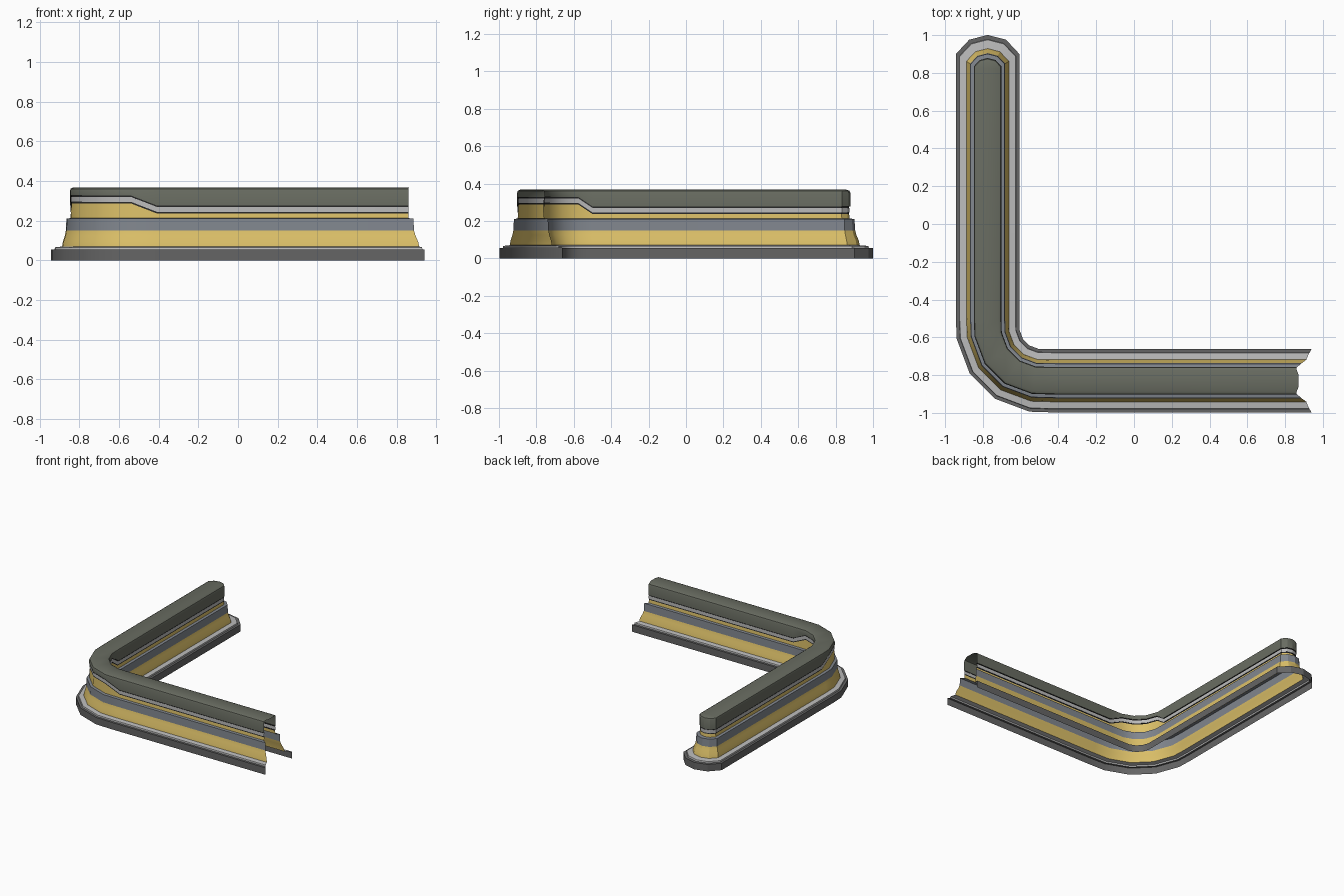
import bpy, bmesh
from math import sin, cos, radians

if "Cube" in bpy.data.objects:
    bpy.data.objects.remove(bpy.data.objects["Cube"])

CX, CY, R = -0.49, -0.545, 0.285     # corner arc centre and centre-line radius
LOW, HIGH = 0.0, 0.05                # trim stripe steps up around the corner


def side(w, z, end_x, step):
    """One side of the wall at signed offset w, from open end to the cap."""
    pts = [(end_x, CY - R - w, z), (-0.41, CY - R - w, z)]
    for a in (82, 57, 33, 8):
        r = R + w
        pts.append((CX - r * cos(radians(a)), CY - r * sin(radians(a)),
                    z + (HIGH if step else LOW)))
    pts.append((CX - R - w, -0.5, z))
    # straight run and rounded cap, up to but excluding the tip
    h = abs(w)
    y0 = 0.785 + 0.685 * h
    pts.append((CX - R - w, y0, z))
    pts.append((CX - R - 0.58 * w, y0 + 0.45 * h, z))
    return pts


def ring(w, z, end_x, step=False):
    tip = (CX - R, 0.785 + 1.285 * w, z)
    return side(w, z, end_x, step) + [tip] + side(-w, z, end_x, step)[::-1]


def band(name, color, profile, close_top=False):
    bm = bmesh.new()
    rings = [[bm.verts.new(p) for p in ring(*q)] for q in profile]
    for a, b in zip(rings, rings[1:]):
        for i in range(len(a) - 1):
            bm.faces.new((a[i], b[i], b[i + 1], a[i + 1]))
    if close_top:
        r = rings[-1]
        n = len(r)
        for i in range(n // 2):
            f = [r[i], r[n - 1 - i], r[n - 2 - i]]
            if i + 1 != n - 2 - i:
                f.append(r[i + 1])
            bm.faces.new(f)
        # slightly bulged lip over the open end
        lip = [bm.verts.new((0.872, CY - R + y, 0.368)) for y in (-0.03, 0.03)]
        bm.faces.new((r[0], lip[0], lip[1], r[n - 1]))
    me = bpy.data.meshes.new(name)
    bm.to_mesh(me)
    bm.free()
    ob = bpy.data.objects.new(name, me)
    bpy.context.collection.objects.link(ob)
    mat = bpy.data.materials.new(name + "_color")
    mat.diffuse_color = (*color, 1)
    mat.use_nodes = True
    mat.node_tree.nodes["Principled BSDF"].inputs["Base Color"].default_value = mat.diffuse_color
    me.materials.append(mat)
    bpy.ops.object.select_all(action='DESELECT')
    ob.select_set(True)
    bpy.context.view_layer.objects.active = ob
    bpy.ops.object.shade_smooth_by_angle(angle=radians(28))


GOLD = (0.72, 0.53, 0.14)
BLACK = (0.02, 0.02, 0.02)

# Profile points: half width, height, x of the open end, follows stripe step
band("base_plinth", (0.13, 0.13, 0.13),
     [(0.168, 0, 0.94), (0.168, 0.055, 0.94), (0.150, 0.055, 0.93)])
band("base_ledge", (0.5, 0.5, 0.5),
     [(0.150, 0.055, 0.93), (0.148, 0.066, 0.928), (0.112, 0.070, 0.912)])
band("lower_wall", GOLD,
     [(0.112, 0.070, 0.914), (0.108, 0.095, 0.908),
      (0.098, 0.125, 0.895), (0.093, 0.150, 0.887)])
band("middle_band", (0.22, 0.24, 0.27),
     [(0.093, 0.150, 0.887), (0.090, 0.210, 0.885), (0.070, 0.213, 0.86)])
band("upper_wall", GOLD,
     [(0.070, 0.213, 0.86), (0.068, 0.237, 0.86, True)])
band("lower_stripe_groove", BLACK,
     [(0.068, 0.237, 0.86, True), (0.067, 0.245, 0.86, True), (0.070, 0.245, 0.86, True)])
band("trim_stripe", (0.5, 0.5, 0.5),
     [(0.070, 0.245, 0.86, True), (0.070, 0.270, 0.86, True)])
band("upper_stripe_groove", BLACK,
     [(0.070, 0.270, 0.86, True), (0.068, 0.270, 0.86, True),
      (0.068, 0.277, 0.86, True), (0.073, 0.277, 0.86, True)])
band("top_rail", (0.14, 0.15, 0.12),
     [(0.073, 0.277, 0.86, True), (0.073, 0.350, 0.86), (0.069, 0.361, 0.86),
      (0.055, 0.368, 0.862)], close_top=True)
